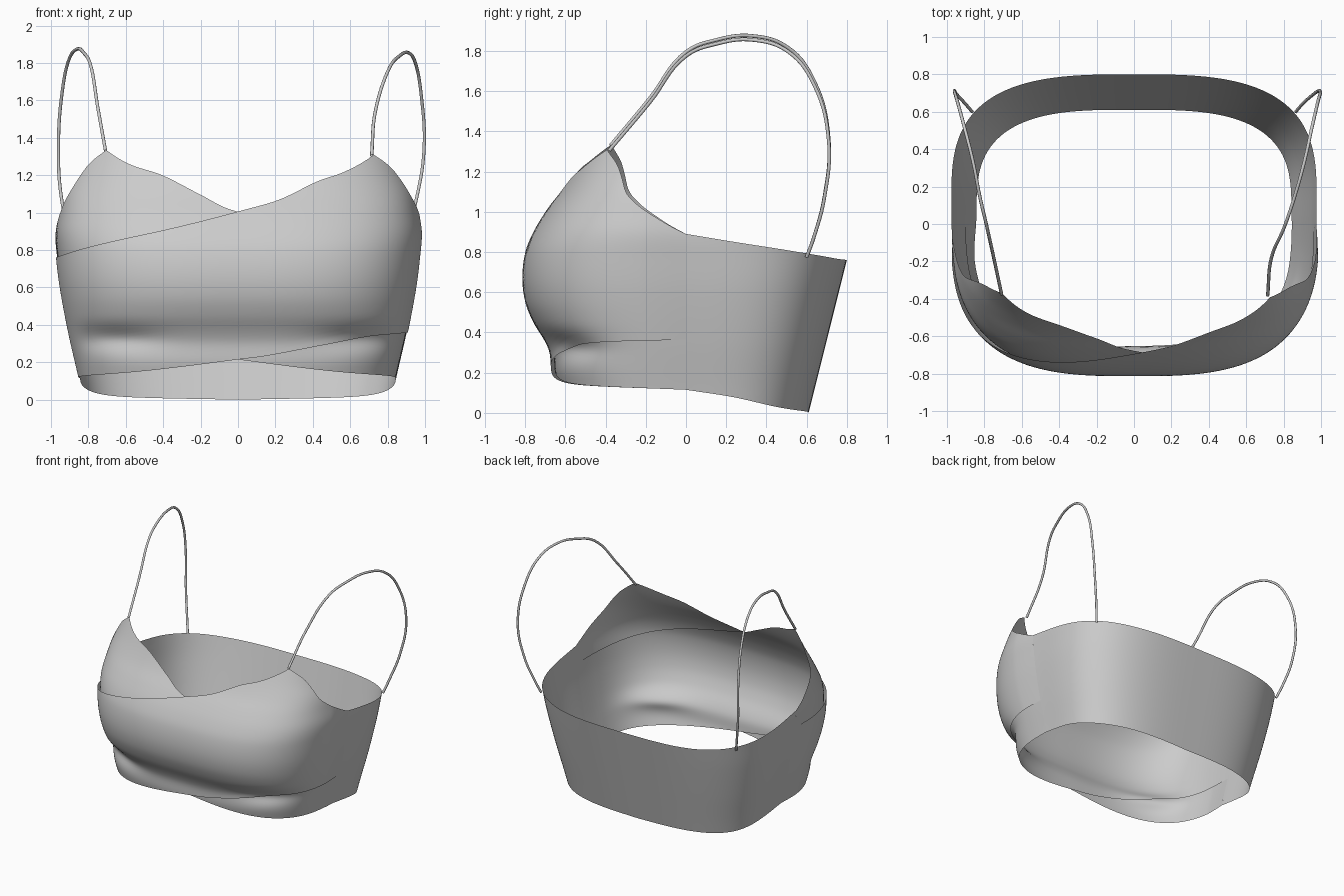
import bpy
from math import sin, cos, radians, exp

if "Cube" in bpy.data.objects:
    bpy.data.objects.remove(bpy.data.objects["Cube"])


def curve(keys, t):
    """Smooth interpolation through (position, value) keys."""
    if t <= keys[0][0]:
        return keys[0][1]
    for i in range(len(keys) - 1):
        (x0, y0), (x1, y1) = keys[i], keys[i + 1]
        if t <= x1:
            h = x1 - x0
            d = (y1 - y0) / h

            def slope(j):
                if j == 0 or j == len(keys) - 1:
                    return d
                return (keys[j + 1][1] - keys[j - 1][1]) / (keys[j + 1][0] - keys[j - 1][0])
            m0, m1, u = slope(i), slope(i + 1), (t - x0) / h
            return (y0 * (1 + 2 * u) * (1 - u) ** 2 + m0 * h * u * (1 - u) ** 2
                    + y1 * u * u * (3 - 2 * u) + m1 * h * u * u * (u - 1))
    return keys[-1][1]


# Body cross-section sizes by height: half width and front depth
WIDTH = [(0, .82), (.12, .845), (.36, .90), (.6, .945), (.76, .965), (.89, .975),
         (1.0, .96), (1.1, .94), (1.2, .90), (1.33, .85)]
FRONT = [(0, .62), (.1, .63), (.2, .655), (.3, .665), (.36, .69), (.45, .745), (.55, .785),
         (.67, .80), (.8, .785), (.9, .745), (1.0, .685), (1.1, .615), (1.2, .56), (1.33, .50)]


def body(deg, z, off=0.0):
    """Point on the torso; 0 deg is the front, 90 the right side, 180 the back."""
    s, c = sin(radians(deg)), cos(radians(deg))
    a = curve(WIDTH, z)
    if c >= 0:
        n, b = 3.0, curve(FRONT, z)
        # soft hollows below the bust
        off -= .03 * exp(-((abs(deg) - 40) / 14) ** 2 - ((z - .33) / .06) ** 2)
    else:
        n, b = 3.2, .61 + .25 * z
        a *= 1 + .025 * (2 * s * c) ** 2
    r = (abs(s) ** n + abs(c) ** n) ** (-1 / n)
    return ((a + off) * r * s, -(b + off) * r * c, z)


def sheet(name, angles, low, high, rows, off=lambda d: 0.0):
    """Cloth grid between a lower and an upper edge."""
    verts, faces = [], []
    for d in angles:
        z0, z1 = low(d), high(d)
        for j in range(rows + 1):
            verts.append(body(d, z0 + (z1 - z0) * j / rows, off(d)))
    k = rows + 1
    for i in range(len(angles) - 1):
        for j in range(rows):
            p = i * k + j
            faces.append((p, p + k, p + k + 1, p + 1))
    me = bpy.data.meshes.new(name)
    me.from_pydata(verts, [], faces)
    me.polygons.foreach_set("use_smooth", [True] * len(me.polygons))
    ob = bpy.data.objects.new(name, me)
    bpy.context.collection.objects.link(ob)
    return ob


# Wrap panels: edges by angle, each panel rises to its strap at 48 degrees
LOWER = [(-90, .115), (-49, .135), (-31, .155), (0, .215), (10, .235), (31, .30), (49, .345), (90, .365)]
TAIL = [(-90, .75), (-59, .78), (-29, .88), (3, 1.02)]
NECK_OUTER = TAIL + [(13, 1.07), (25, 1.165), (34, 1.215), (48, 1.31)]
NECK_INNER = TAIL + [(12, 1.095), (25, 1.20), (36, 1.255), (48, 1.335)]
ARMHOLE = [(48, 0), (56, -.075), (60, -.14), (64, -.22), (71, -.29), (78, -.345), (84, -.39), (90, -.43)]


def wrap_panel(name, side, neck, off):
    tip = neck[-1][1]

    def high(d):
        d *= side
        if d <= 48:
            return curve(neck, d)
        f = (tip - .89) / .43
        return tip + f * curve(ARMHOLE, d)
    sheet(name, [-90 + 1.5 * i for i in range(121)],
          lambda d: curve(LOWER, d * side), high, 40, off)


wrap_panel("outer_wrap_panel", 1, NECK_OUTER, lambda d: .014 * min(1, (90 - abs(d)) / 15))
wrap_panel("inner_wrap_panel", -1, NECK_INNER, lambda d: -.004 * min(1, (90 - abs(d)) / 15))

# Back band from side to side, hem dropping toward the back
BACK_TOP = [(90, .89), (115, .83), (135, .785), (150, .765), (180, .76)]
BACK_HEM = [(90, .115), (110, .08), (130, .03), (145, .012), (180, .0)]
sheet("back_band", [90 + 2 * i for i in range(91)],
      lambda d: curve(BACK_HEM, 180 - abs(180 - d)),
      lambda d: curve(BACK_TOP, 180 - abs(180 - d)), 24)

# Shoulder straps: shared side profile, slightly different spread per side
PROFILE = [(-.18, 1.55), (0, 1.78), (.15, 1.84), (.33, 1.86), (.51, 1.80), (.64, 1.63),
           (.71, 1.35), (.69, 1.08), (.635, .87), (.60, .775)]
RIGHT_X = [.735, .81, .86, .91, .95, .98, .995, .955, .895, .865]
LEFT_X = [.75, .79, .825, .86, .905, .94, .96, .945, .895, .865]


def strap(name, side, xs, tip, lift):
    x, y, z = body(48 * side, tip)
    pts = [(x, y, z - .005)] + [(side * px, py, pz + lift * min(1, max(0, (pz - .9) / .5)))
                                for px, (py, pz) in zip(xs, PROFILE)]
    cu = bpy.data.curves.new(name, 'CURVE')
    cu.dimensions = '3D'
    cu.bevel_depth = .009
    cu.bevel_resolution = 2
    cu.resolution_u = 8
    sp = cu.splines.new('BEZIER')
    sp.bezier_points.add(len(pts) - 1)
    for bp, p in zip(sp.bezier_points, pts):
        bp.co = p
        bp.handle_left_type = bp.handle_right_type = 'AUTO'
    bpy.context.collection.objects.link(bpy.data.objects.new(name, cu))


strap("right_strap", 1, RIGHT_X, 1.31, -.005)
strap("left_strap", -1, LEFT_X, 1.335, .015)
